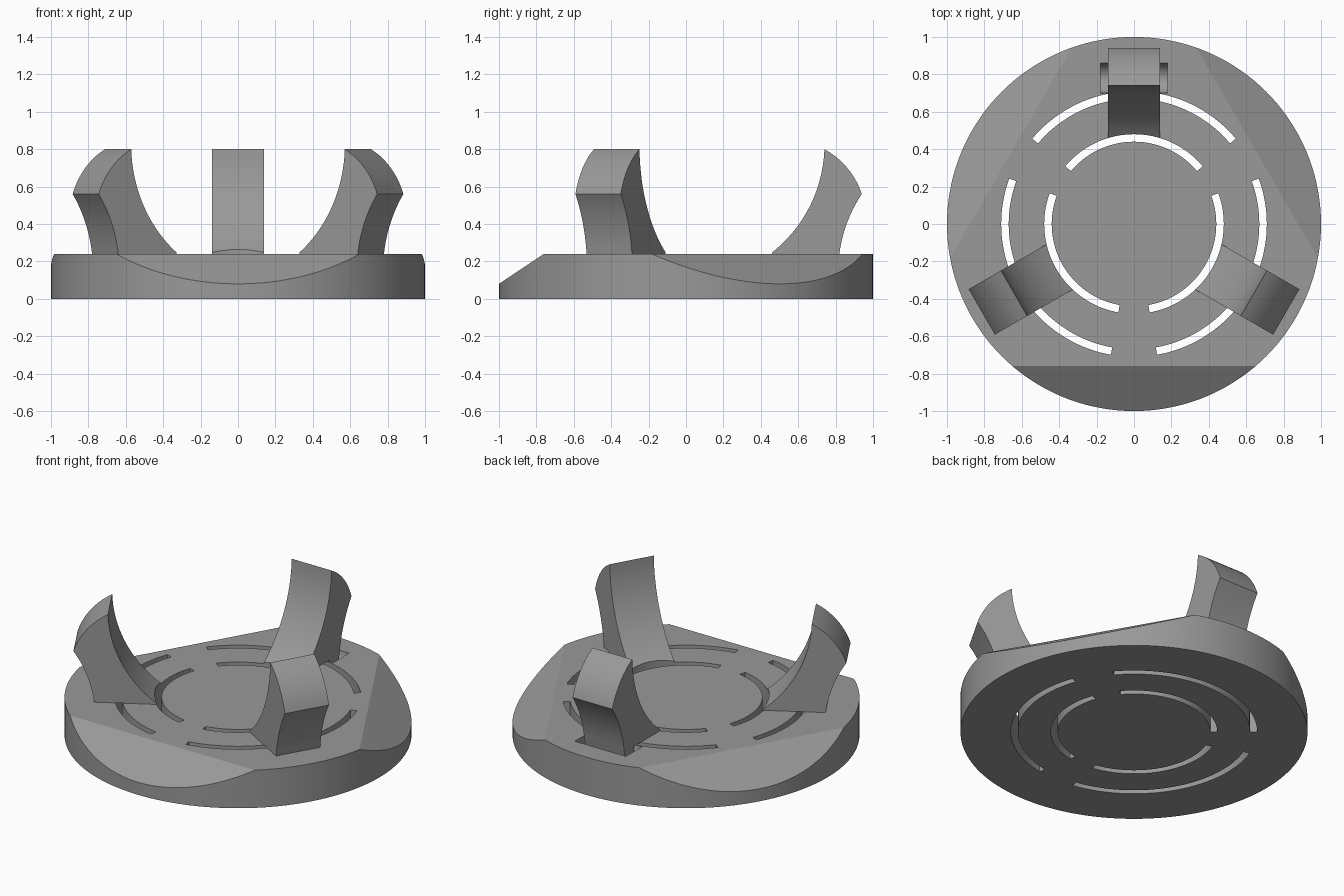
import bpy, bmesh, math
from mathutils import Vector, Matrix

if "Cube" in bpy.data.objects:
    bpy.data.objects.remove(bpy.data.objects["Cube"])

grey = bpy.data.materials.new("mid grey")
grey.diffuse_color = (0.32, 0.32, 0.32, 1)
grey.use_nodes = True
grey.node_tree.nodes["Principled BSDF"].inputs["Base Color"].default_value = grey.diffuse_color


def make(name, bm, hidden=False):
    bmesh.ops.recalc_face_normals(bm, faces=bm.faces)
    mesh = bpy.data.meshes.new(name)
    bm.to_mesh(mesh)
    bm.free()
    ob = bpy.data.objects.new(name, mesh)
    bpy.context.collection.objects.link(ob)
    mesh.materials.append(grey)
    ob.hide_render = hidden
    return ob


def extrude(points, offset):
    """Solid from a flat outline pushed along an offset."""
    bm = bmesh.new()
    face = bm.faces.new([bm.verts.new(p) for p in points])
    ext = bmesh.ops.extrude_face_region(bm, geom=[face])
    moved = [v for v in ext["geom"] if isinstance(v, bmesh.types.BMVert)]
    bmesh.ops.translate(bm, vec=offset, verts=moved)
    return bm


def slot(r0, r1, mid, z0, z1):
    """Curved slot cutter spanning 100 degrees."""
    n = 40
    angles = [math.radians(mid - 50 + 100 * i / n) for i in range(n + 1)]
    ring = [(r1 * math.cos(a), r1 * math.sin(a), z0) for a in angles]
    ring += [(r0 * math.cos(a), r0 * math.sin(a), z0) for a in reversed(angles)]
    return make("slot_cutter", extrude(ring, (0, 0, z1 - z0)), True)


def cut(ob, cutter):
    mod = ob.modifiers.new("cut", "BOOLEAN")
    mod.operation = "DIFFERENCE"
    mod.solver = "EXACT"
    mod.object = cutter
    cutter.hide_set(True)


def arc(a, b, bulge, n):
    """Circular arc from a to b, bulging to the left of its direction."""
    a, b = Vector(a), Vector(b)
    d = b - a
    half = d.length / 2
    radius = (half ** 2 + bulge ** 2) / (2 * abs(bulge))
    side = Vector((-d.y, d.x)).normalized() * math.copysign(1, bulge)
    centre = (a + b) / 2 - side * (radius - abs(bulge))
    sweep = math.asin(half / radius)
    return [centre + radius * (side * math.cos(t) + d.normalized() * math.sin(t))
            for t in (sweep * (2 * i / n - 1) for i in range(n + 1))]


def finish(ob):
    bpy.ops.object.select_all(action="DESELECT")
    ob.select_set(True)
    bpy.context.view_layer.objects.active = ob
    for mod in list(ob.modifiers):
        bpy.ops.object.modifier_apply(modifier=mod.name)
    bpy.ops.object.shade_smooth_by_angle(angle=math.radians(20))


# Round base with three sloping flats
bm = bmesh.new()
bmesh.ops.create_cone(bm, cap_ends=True, segments=144, radius1=1, radius2=1,
                      depth=0.24, matrix=Matrix.Translation((0, 0, 0.12)))
for deg in (-90, 30, 150):
    c, s = math.cos(math.radians(deg)), math.sin(math.radians(deg))
    bmesh.ops.bisect_plane(bm, geom=bm.verts[:] + bm.edges[:] + bm.faces[:],
                           plane_co=(0.76 * c, 0.76 * s, 0.24),
                           plane_no=(0.16 * c, 0.16 * s, 0.24), clear_outer=True)
    bmesh.ops.holes_fill(bm, edges=[e for e in bm.edges if e.is_boundary])
base = make("base", bm)

# Claw outline: inner grip, rounded tip, hollow back, foot in the hinge pocket
outline = arc((0.45, 0.24), (0.74, 0.80), -0.071, 20)
outline += arc((0.74, 0.80), (0.94, 0.56), 0.03, 10)[1:]
outline += arc((0.94, 0.56), (0.82, 0.24), -0.02, 10)[1:]
outline += [Vector(p) for p in ((0.80, 0.15), (0.72, 0.15), (0.72, 0.24))]

claws = []
for deg in (90, 210, 330):
    turn = Matrix.Rotation(math.radians(deg - 90), 4, "Z")
    # Inner and outer slots
    inner = slot(0.44, 0.48, deg, -0.1, 0.4)
    cut(base, inner)
    cut(base, slot(0.67, 0.71, deg, -0.1, 0.4))
    # Hinge pocket
    circle = [(-0.18, 0.78 + 0.08 * math.cos(t), 0.24 + 0.08 * math.sin(t))
              for t in (math.tau * i / 32 for i in range(32))]
    bm = extrude(circle, (0.36, 0, 0))
    bm.transform(turn)
    cut(base, make("pocket_cutter", bm, True))
    # Claw
    bm = extrude([(-0.14, p.x, p.y) for p in outline], (0.28, 0, 0))
    bm.transform(turn)
    claw = make("claw", bm)
    cut(claw, inner)
    claws.append(claw)

for ob in [base] + claws:
    finish(ob)
for ob in [o for o in bpy.data.objects if o.name.startswith(("slot", "pocket"))]:
    bpy.data.objects.remove(ob)
